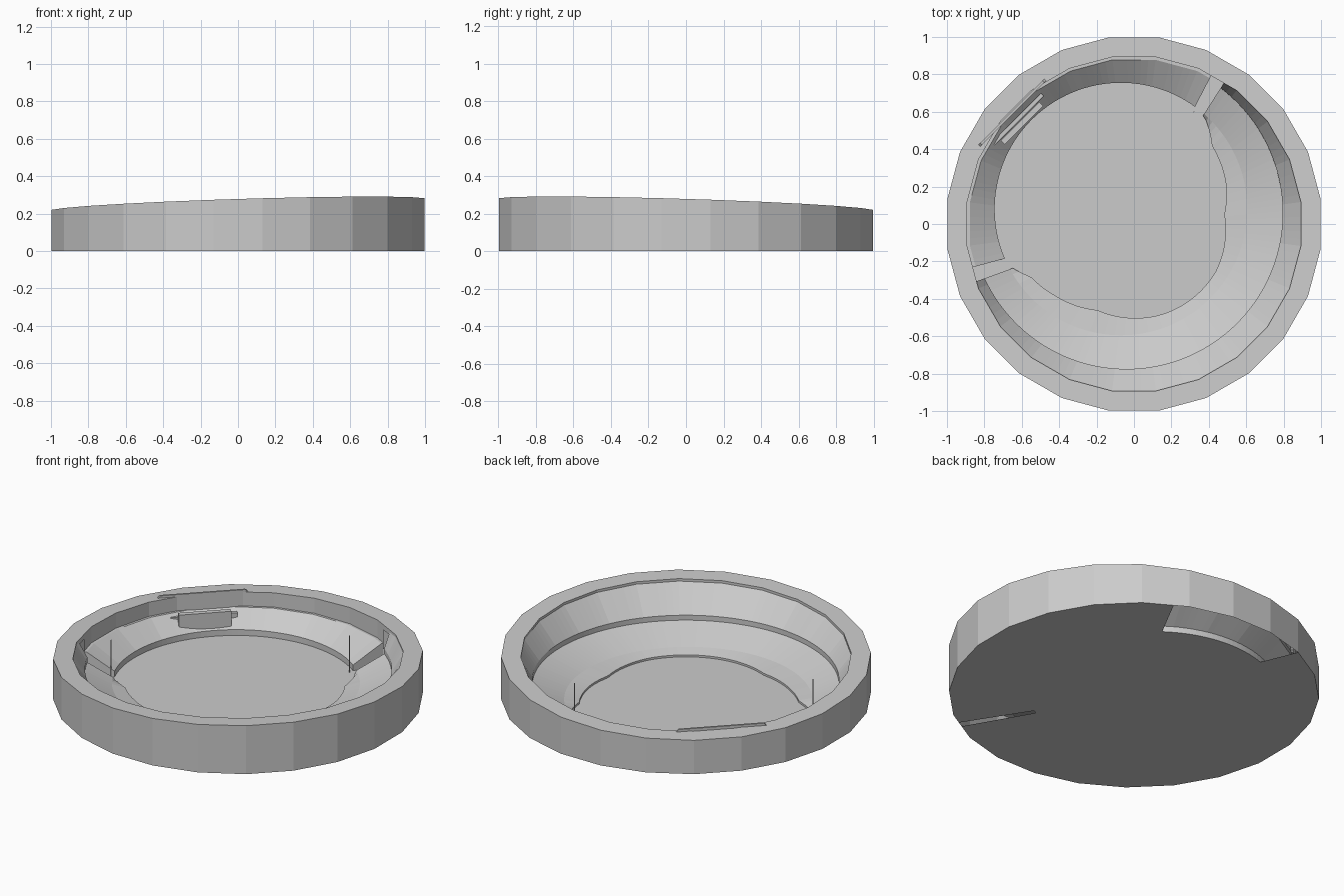
import bpy, bmesh
from math import radians, degrees, sin, cos, sqrt, atan2
from mathutils import Vector, Matrix

cube = bpy.data.objects.get("Cube")
if cube:
    bpy.data.objects.remove(cube, do_unlink=True)

grey = bpy.data.materials.new("stone_grey")
grey.use_nodes = True
grey.diffuse_color = (0.6, 0.6, 0.6, 1)
grey.node_tree.nodes["Principled BSDF"].inputs["Base Color"].default_value = (0.6, 0.6, 0.6, 1)

STEP = 2.5
HALF = 7.5          # half the angle of one of the 24 outer sides
AXIS = Vector((1, -1, 0)).normalized()   # towards the high end of the rim


def finish(name, bm):
    mesh = bpy.data.meshes.new(name)
    bm.to_mesh(mesh)
    bm.free()
    mesh.materials.append(grey)
    obj = bpy.data.objects.new(name, mesh)
    bpy.context.collection.objects.link(obj)
    return obj


def unit(a):
    return Vector((cos(radians(a)), sin(radians(a)), 0))


def faceted(r):
    """Polar radius of the 24-sided outline."""
    return lambda a: r * cos(radians(HALF)) / cos(radians((a + HALF) % 15 - HALF))


def offset_circle(cx, cy, r):
    """Polar radius of a circle whose centre is off the origin."""
    def radius(a):
        p = Vector((cx, cy, 0)).dot(unit(a))
        return p + sqrt(r * r - cx * cx - cy * cy + p * p)
    return radius


def table(points):
    """Polar radius read along a list of (angle, radius)."""
    def radius(a):
        for (a0, r0), (a1, r1) in zip(points, points[1:]):
            if a <= a1:
                return r0 + (r1 - r0) * max(0, a - a0) / (a1 - a0)
        return points[-1][1]
    return radius


def rim_z(p, drop=0.0):
    return 0.247 + 0.044 * p.dot(AXIS) - drop


def loft(name, rings, start, end, caps=False, skip=()):
    """Strip of faces between (radius, height) rings over a range of angles."""
    bm = bmesh.new()
    count = round((end - start) / STEP)
    grid = []
    for i in range(count + 1):
        a = start + i * STEP
        column = []
        for radius, height in rings:
            p = unit(a) * radius(a)
            p.z = height(p) if callable(height) else height
            column.append(bm.verts.new(p))
        grid.append(column)
    for i in range(count):
        mid = start + (i + 0.5) * STEP
        if any(lo < mid < hi for lo, hi in skip):
            continue
        for j in range(len(rings) - 1):
            bm.faces.new((grid[i][j], grid[i + 1][j], grid[i + 1][j + 1], grid[i][j + 1]))
    if caps:
        for column in (grid[0], grid[-1]):
            foot = [bm.verts.new((v.co.x, v.co.y, 0)) for v in (column[-1], column[0])]
            bm.faces.new(column + foot)
    bmesh.ops.remove_doubles(bm, verts=bm.verts, dist=0.0005)
    bmesh.ops.recalc_face_normals(bm, faces=bm.faces)
    return finish(name, bm)


def panel(name, outline, centre, thick):
    """Upright plate facing the high end; outline is (sideways, z)."""
    side = Vector((1, 1, 0)).normalized()
    bm = bmesh.new()
    face = bm.faces.new([bm.verts.new(centre + side * s + Vector((0, 0, z))) for s, z in outline])
    new = bmesh.ops.extrude_face_region(bm, geom=[face])["geom"]
    bmesh.ops.translate(bm, verts=[v for v in new if isinstance(v, bmesh.types.BMVert)],
                        vec=-AXIS * thick)
    bmesh.ops.recalc_face_normals(bm, faces=bm.faces)
    return finish(name, bm)


outer, inner = faceted(1.007), faceted(0.9)
field_edge = offset_circle(-0.07, 0.08, 0.675)
tier_edge = offset_circle(-0.04, 0.06, 0.835)
seat_edge = table([(-163, 0.72), (-153, 0.62), (-138, 0.57), (-113, 0.5), (-77, 0.505),
                   (-30, 0.505), (6, 0.485), (25, 0.54), (45, 0.59), (57, 0.69)])


def seat_front(a):
    return min(seat_edge(a), field_edge(a) - 0.01)


def tier(a):
    return min(tier_edge(a), inner(a) - 0.02)


# Outer wall with its sloping top ring
loft("outer_wall", [(outer, 0), (outer, rim_z), (inner, rim_z),
                    (inner, lambda p: rim_z(p, 0.03))], 0, 360)

# Playing field and the floor below the stands
bm = bmesh.new()
bm.faces.new([bm.verts.new(unit(i * STEP) * field_edge(i * STEP)) for i in range(144)])
bmesh.ops.recalc_face_normals(bm, faces=bm.faces)
finish("field", bm)
loft("floor", [(field_edge, 0), (outer, 0)], 0, 360, skip=[(62.5, 112.5), (300, 302.5)])

# Two-tier stand around the high end
loft("main_stand", [(seat_front, 0), (seat_front, 0.012), (field_edge, 0.03),
                    (tier, 0.1), (tier, 0.13),
                    (inner, lambda p: rim_z(p, 0.015))], -160, 57.5, caps=True)

# Low wall and single-slope stand around the low end
loft("outfield_stand", [(field_edge, 0), (field_edge, 0.035),
                        (faceted(0.885), 0.125), (inner, 0.125),
                        (inner, lambda p: rim_z(p, 0.01))], 62.5, 195, caps=True)

# Scoreboard with clipped corners, and the screen below it
w, c, lo, hi = 0.27, 0.035, 0.11, 0.222
board = [(-w, lo + c), (-w + c, lo), (w - c, lo), (w, lo + c),
         (w, hi - c), (w - c, hi), (c - w, hi), (-w, hi - c)]
panel("scoreboard", board, -AXIS * 0.875 - Vector((0.028, 0.028, 0)), 0.012)


def rect(half, low, high):
    return [(-half, low), (half, low), (half, high), (-half, high)]


panel("centre_screen", rect(0.145, 0.04, 0.138), -AXIS * 0.79 - Vector((0.03, 0.03, 0)) * 1, 0.03)
panel("screen_frame", rect(0.185, 0.035, 0.11), -AXIS * 0.825 - Vector((0.03, 0.03, 0)), 0.02)

# Slim poles at both ends of the low stand
for name, x, y in (("left_pole", 0.32, 0.6), ("right_pole", -0.71, -0.19)):
    bm = bmesh.new()
    bmesh.ops.create_cone(bm, cap_ends=True, segments=6, radius1=0.003, radius2=0.003, depth=0.22,
                          matrix=Matrix.Translation((x, y, 0.11)))
    finish(name, bm)
